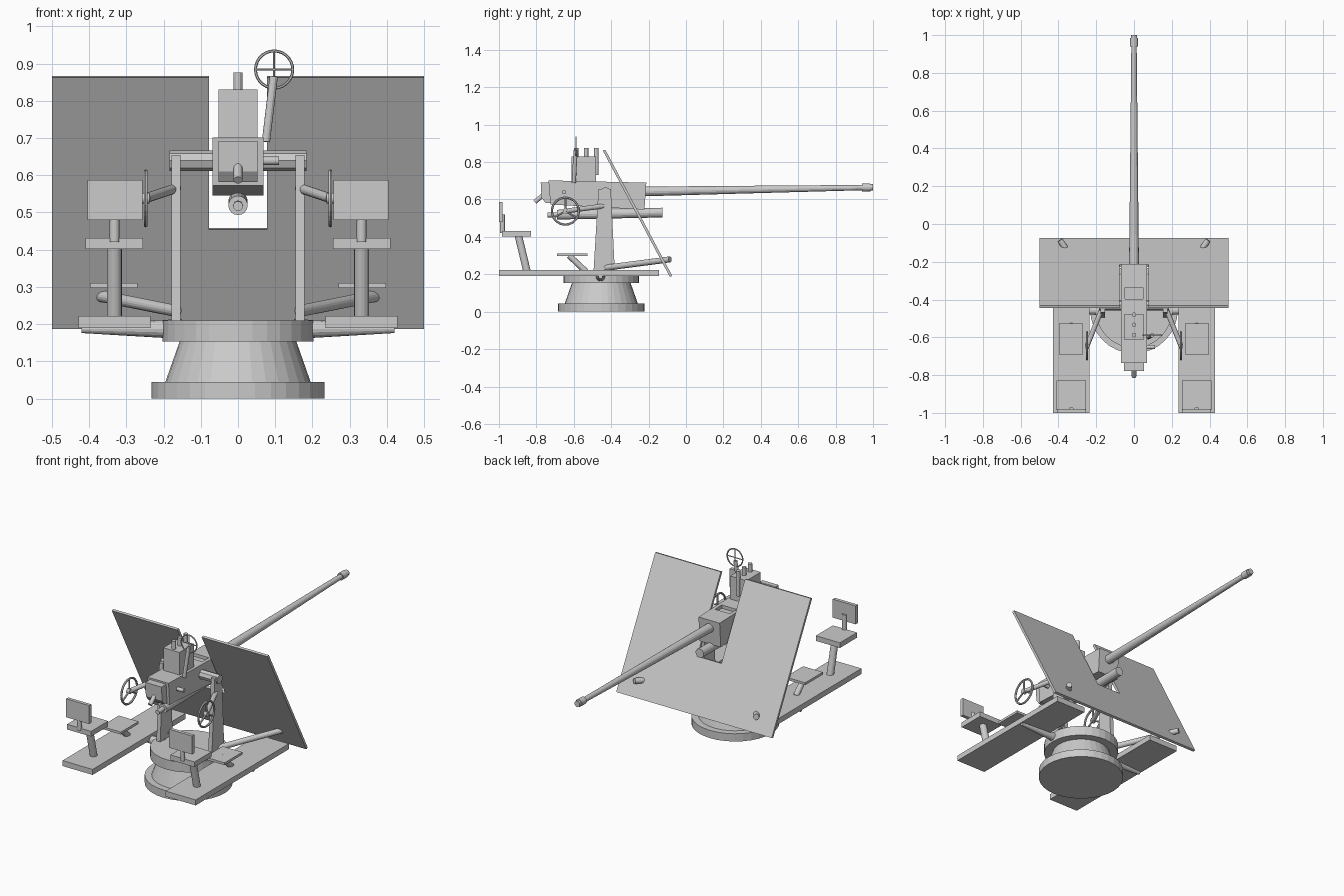
import bpy, bmesh, math
from mathutils import Vector

if "Cube" in bpy.data.objects:
    bpy.data.objects.remove(bpy.data.objects["Cube"])


def finish(name, bm):
    bmesh.ops.recalc_face_normals(bm, faces=bm.faces)
    me = bpy.data.meshes.new(name)
    bm.to_mesh(me)
    bm.free()
    ob = bpy.data.objects.new(name, me)
    bpy.context.collection.objects.link(ob)
    return ob


def box(name, x, y, z):
    """Box from (min, max) pairs."""
    bm = bmesh.new()
    bmesh.ops.create_cube(bm, size=1)
    for v in bm.verts:
        v.co = [(a + b) / 2 + c * (b - a) for (a, b), c in zip((x, y, z), v.co)]
    return finish(name, bm)


def rod(name, p, q, r1, r2=None, sides=16):
    """Cylinder or cone from p to q."""
    p, q = Vector(p), Vector(q)
    d = q - p
    bm = bmesh.new()
    bmesh.ops.create_cone(bm, cap_ends=True, segments=sides, radius1=r1,
                          radius2=r1 if r2 is None else r2, depth=d.length)
    rot = d.to_track_quat('Z', 'Y')
    for v in bm.verts:
        v.co = rot @ v.co + (p + q) / 2
    return finish(name, bm)


def prism(name, pts, depth):
    """Closed outline extruded along a depth vector."""
    bm = bmesh.new()
    f = bm.faces.new([bm.verts.new(p) for p in pts])
    ret = bmesh.ops.extrude_face_region(bm, geom=[f], use_keep_orig=True)
    bmesh.ops.translate(bm, vec=depth,
                        verts=[g for g in ret['geom'] if isinstance(g, bmesh.types.BMVert)])
    return finish(name, bm)


def ring(name, c, axis, R, r, n=28, m=6):
    """Torus whose axis is x or y."""
    bm = bmesh.new()
    rows = []
    for i in range(n):
        a = math.tau * i / n
        row = []
        for j in range(m):
            b = math.tau * j / m
            k, h = R + r * math.cos(b), r * math.sin(b)
            o = (h, k * math.cos(a), k * math.sin(a)) if axis == 'x' else \
                (k * math.cos(a), h, k * math.sin(a))
            row.append(bm.verts.new(Vector(c) + Vector(o)))
        rows.append(row)
    for i in range(n):
        for j in range(m):
            s, t = rows[i], rows[(i + 1) % n]
            bm.faces.new((s[j], t[j], t[(j + 1) % m], s[(j + 1) % m]))
    return finish(name, bm)


# Round pedestal
CY = -0.453
rod("base_plate", (0, CY, 0), (0, CY, 0.045), 0.232, sides=32)
rod("base_cone", (0, CY, 0.045), (0, CY, 0.153), 0.195, 0.157, sides=32)
rod("turntable", (0, CY, 0.153), (0, CY, 0.21), 0.203, sides=32)

# Sloped shield with a slot for the gun
outline = [(-.5, 0), (.5, 0), (.5, 1), (.078, 1), (.078, .395), (-.078, .395), (-.078, 1), (-.5, 1)]
prism("shield", [(x, -0.087 - 0.358 * t, 0.187 + 0.675 * t) for x, t in outline], (0, 0.014, 0.004))

# Mirrored parts on both sides
for s, side in ((-1, "left"), (1, "right")):
    def sx(a, b):
        return tuple(sorted((s * a, s * b)))

    box(side + "_platform", sx(.235, .428), (-1, -.145), (.19, .222))
    rod(side + "_platform_arm", (s * .15, -.457, .187), (s * .42, -.457, .187), .027, .011)
    rod(side + "_shield_strut", (s * .165, -.43, .235), (s * .392, -.085, .28), .016)
    # Gun support upright
    prism(side + "_upright", [(s * .154, y, z) for y, z in
          ((-.495, .205), (-.38, .205), (-.402, .655), (-.468, .655))], (s * .024, 0, 0))
    # Seat
    rod(side + "_seat_post", (s * .332, -.85, .215), (s * .332, -.897, .41), .02)
    box(side + "_seat", sx(.255, .41), (-.985, -.828), (.402, .432))
    rod(side + "_backrest_post", (s * .332, -.982, .42), (s * .332, -.982, .52), .013)
    box(side + "_backrest", sx(.257, .405), (-1, -.98), (.48, .587))
    # Footrest
    box(side + "_footrest", sx(.27, .397), (-.69, -.527), (.297, .311))
    rod(side + "_footrest_support", (s * .332, -.535, .215), (s * .332, -.625, .3), .016)
    # Handwheel
    hub = Vector((s * .248, -.645, .538))
    rod(side + "_handwheel_shaft", (s * .165, -.435, .566), hub, .013)
    rod(side + "_handwheel_hub", hub - Vector((.01, 0, 0)), hub + Vector((.01, 0, 0)), .014)
    ring(side + "_handwheel", hub, 'x', .072, .006)
    for k in range(3):
        a = math.radians(90 + 120 * k)
        rod(side + "_handwheel_spoke", hub,
            hub + Vector((0, .072 * math.cos(a), .072 * math.sin(a))), .005, sides=6)

# Trunnion, receiver and breech
rod("trunnion", (-.184, -.43, .639), (.184, -.43, .639), .027, sides=8)
receiver = prism("receiver", [(-.068, y, z) for y, z in
                 ((-.735, .702), (-.212, .69), (-.222, .546), (-.725, .573))], (.136, 0, 0))
cutter = box("ejection_slot_cutter", (-.048, .048), (-.397, -.335), (.675, .75))
cutter.hide_render = True
cutter.hide_viewport = True
cutter.display_type = 'WIRE'
cut = receiver.modifiers.new("slot", 'BOOLEAN')
cut.operation = 'DIFFERENCE'
cut.object = cutter
cut.solver = 'EXACT'
prism("breech_block", [(-.052, y, z) for y, z in
      ((-.777, .692), (-.72, .692), (-.72, .582), (-.752, .582), (-.772, .61))], (.104, 0, 0))
rod("breech_handle", (0, -.76, .627), (0, -.808, .587), .012)
rod("side_lever_pin", (.05, -.652, .639), (.11, -.652, .639), .011)

# Barrel and muzzle
rod("barrel", (0, -.23, .643), (0, .96, .664), .026, .014)
rod("muzzle_collar", (0, .94, .664), (0, .985, .6645), .021)
rod("muzzle_tip", (0, .98, .6645), (0, 1, .665), .017)

# Recoil cylinder under the gun
rod("recoil_cylinder", (0, -.69, .519), (0, -.125, .53), .026)
rod("recoil_rod", (0, -.74, .517), (0, -.68, .519), .013)

# Ammunition feed with rounds
box("feed_box", (-.052, .052), (-.612, -.48), (.69, .83))
for y in (-.588, -.534, -.48):
    rod("round", (0, y, .73), (0, y, .876), .012, sides=12)

# Ring sight on a slanted stem
eye = Vector((.097, -.588, .884))
rod("sight_stem", (.075, -.6, .69), (.096, -.59, .865), .011, sides=12)
ring("sight_ring", eye, 'y', .05, .004)
for d in (Vector((.05, 0, 0)), Vector((0, 0, .05))):
    rod("sight_crosshair", eye - d, eye + d, .003, sides=6)
